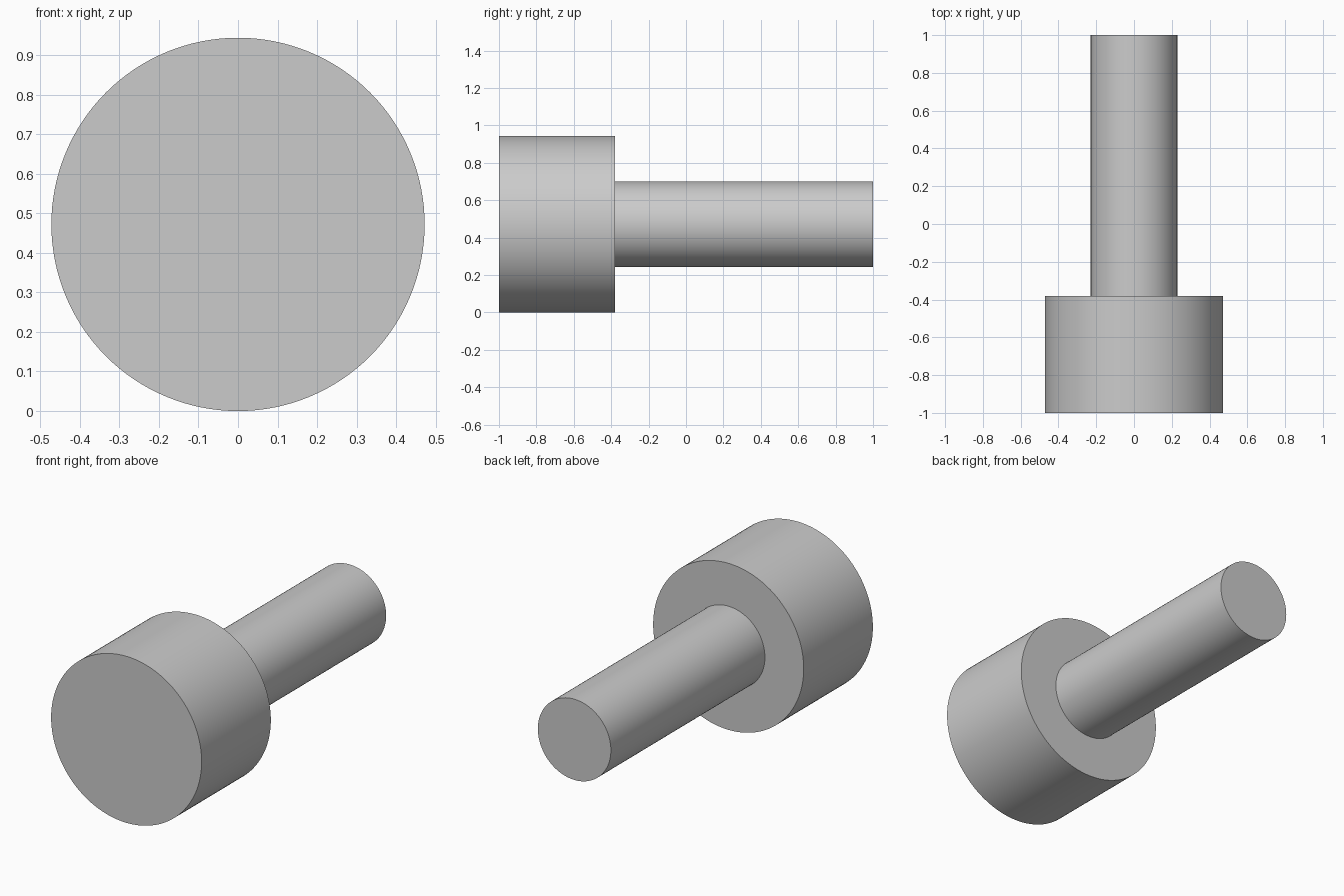
import bpy
import math

cube = bpy.data.objects.get("Cube")
if cube:
    bpy.data.objects.remove(cube, do_unlink=True)

HEAD_RADIUS = 0.472
SHAFT_RADIUS = 0.229
SHOULDER_Y = -0.38

# Plain grey metal
grey = bpy.data.materials.new("grey_metal")
grey.use_nodes = True
colour = (0.6, 0.6, 0.6, 1.0)
grey.diffuse_color = colour
grey.node_tree.nodes["Principled BSDF"].inputs["Base Color"].default_value = colour


def rod(name, radius, y_front, y_back):
    """Round bar lying along y, with smooth sides and flat ends."""
    bpy.ops.mesh.primitive_cylinder_add(
        vertices=128, radius=radius, depth=y_back - y_front,
        location=(0, (y_front + y_back) / 2, HEAD_RADIUS),
        rotation=(math.pi / 2, 0, 0))
    obj = bpy.context.object
    obj.name = name
    obj.data.materials.append(grey)
    bpy.ops.object.shade_smooth_by_angle(angle=math.radians(30))
    return obj


# Wide head at the front, narrow shaft behind it
rod("head", HEAD_RADIUS, -1.0, SHOULDER_Y)
rod("shaft", SHAFT_RADIUS, SHOULDER_Y, 1.0)
